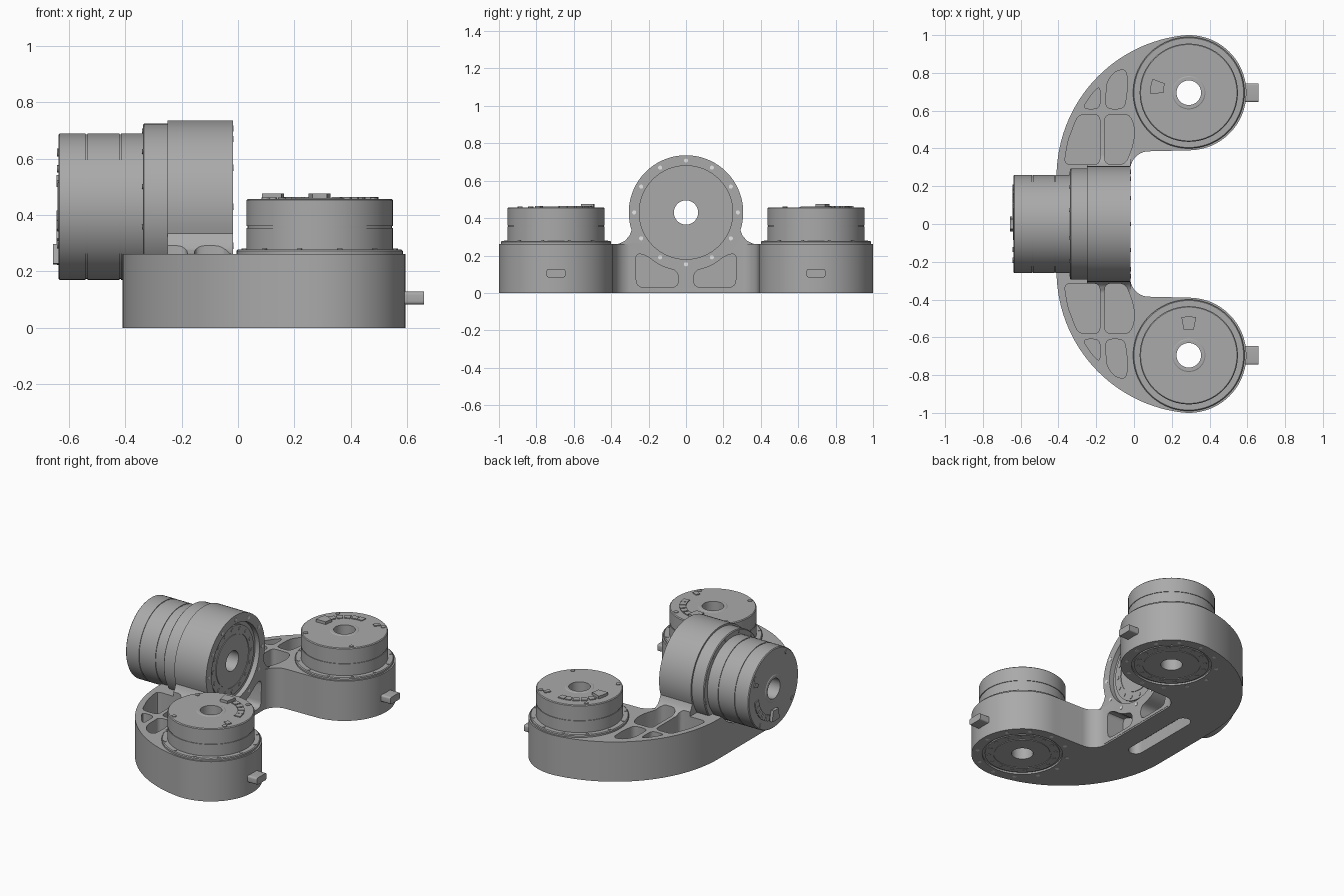
import bpy, bmesh
from math import sin, cos, pi, radians
from mathutils import Matrix, Vector

if "Cube" in bpy.data.objects:
    bpy.data.objects.remove(bpy.data.objects["Cube"])


def material(name, v):
    m = bpy.data.materials.new(name)
    m.use_nodes = True
    m.diffuse_color = (v, v, v, 1)
    m.node_tree.nodes["Principled BSDF"].inputs["Base Color"].default_value = (v, v, v, 1)
    return m


GREY = material("machined grey", 0.4)
LIGHT = material("light screw", 0.85)
END = (0.29, 0.695)          # centre of an arm end
HUB_Z = 0.43                 # height of the middle joint axis
SIDES = {"left": 1, "right": -1}
# maps a profile drawn in (y, z) so that it extrudes along x
ALONG_X = Matrix(((0, 0, 1, 0), (1, 0, 0, 0), (0, 1, 0, 0), (0, 0, 0, 1)))


def finish(name, bm, matrix=Matrix(), mat=GREY):
    bm.transform(matrix)
    bmesh.ops.recalc_face_normals(bm, faces=bm.faces)
    mesh = bpy.data.meshes.new(name)
    bm.to_mesh(mesh)
    bm.free()
    mesh.materials.append(mat)
    ob = bpy.data.objects.new(name, mesh)
    bpy.context.scene.collection.objects.link(ob)
    return ob


def add_prism(bm, pts, z0, z1):
    low = [bm.verts.new((x, y, z0)) for x, y in pts]
    high = [bm.verts.new((x, y, z1)) for x, y in pts]
    bm.faces.new(low[::-1])
    bm.faces.new(high)
    n = len(pts)
    for i in range(n):
        j = (i + 1) % n
        bm.faces.new((low[i], low[j], high[j], high[i]))


def prism(name, pts, z0, z1, matrix=Matrix()):
    bm = bmesh.new()
    add_prism(bm, pts, z0, z1)
    return finish(name, bm, matrix)


def arc(cx, cy, r, a0, a1, n):
    angles = [radians(a0 + (a1 - a0) * i / n) for i in range(n + 1)]
    return [(cx + r * cos(a), cy + r * sin(a)) for a in angles]


def circle(cx, cy, r, n=64):
    return arc(cx, cy, r, 0, 360, n)[:-1]


def rounded(pts, r):
    # replaces every corner by a short curve
    out = []
    for i, p in enumerate(pts):
        p = Vector(p)
        a, b = Vector(pts[i - 1]) - p, Vector(pts[(i + 1) % len(pts)]) - p
        a = p + a.normalized() * min(r, a.length * 0.45)
        b = p + b.normalized() * min(r, b.length * 0.45)
        for k in range(5):
            t = k / 4
            q = a * (1 - t) ** 2 + p * 2 * t * (1 - t) + b * t * t
            out.append((q.x, q.y))
    return out


def lathe(name, profile, matrix=Matrix(), n=72):
    # revolves a closed (radius, height) loop around local z
    bm = bmesh.new()
    rings = [[bm.verts.new((r * cos(2 * pi * i / n), r * sin(2 * pi * i / n), z))
              for r, z in profile] for i in range(n)]
    m = len(profile)
    for i in range(n):
        a, b = rings[i], rings[(i + 1) % n]
        for j in range(m):
            k = (j + 1) % m
            bm.faces.new((a[j], b[j], b[k], a[k]))
    return finish(name, bm, matrix)


def screw_ring(name, radius, count, r, z0, z1, matrix, mat=GREY, start=0):
    bm = bmesh.new()
    for x, y in arc(0, 0, radius, start, start + 360, count)[:-1]:
        add_prism(bm, circle(x, y, r, 12), z0, z1)
    return finish(name, bm, matrix, mat)


def boolean(target, tool, operation="DIFFERENCE"):
    mod = target.modifiers.new("cut", "BOOLEAN")
    mod.object, mod.operation, mod.solver = tool, operation, "EXACT"
    deps = bpy.context.evaluated_depsgraph_get()
    mesh = bpy.data.meshes.new_from_object(target.evaluated_get(deps))
    target.modifiers.clear()
    target.data = mesh
    bpy.data.objects.remove(tool)


def mirrored(pts, s):
    return [(x, y * s) for x, y in pts]


# curved arm
half = (arc(0.08, 0.285, 0.1, 180, 90, 10) + arc(*END, 0.305, -90, 96.8, 40)
        + arc(0.343, 0.25, 0.753, 96.8, 180, 28)[1:])
arm = prism("curved_arm", half + mirrored(half, -1)[::-1], 0, 0.262)

# upright hub with fillets onto the arm
foot = [(0.37, 0.01), (0.39, 0.258), (0.355, 0.264), (0.325, 0.28), (0.303, 0.305)]
hub = foot + arc(0, HUB_Z, 0.306, -18, 198, 50) + [(-y, z) for y, z in foot[::-1]]
boolean(arm, prism("hub", hub, -0.25, -0.018, ALONG_X), "UNION")

# hub bore, face recess and clearance for the middle motor
for r, x0, x1 in ((0.15, -0.5, 0.1), (0.25, -0.05, 0.1), (0.268, -0.8, -0.34)):
    boolean(arm, prism("cutter", circle(0, HUB_Z, r), x0, x1, ALONG_X))

# lightening pockets
pockets = [
    [(-0.37, 0.315), (-0.35, 0.44), (-0.295, 0.58), (-0.18, 0.58), (-0.18, 0.315)],
    [(-0.155, 0.315), (-0.045, 0.315), (-0.005, 0.42), (0.005, 0.5), (-0.02, 0.58), (-0.155, 0.58)],
    [(-0.15, 0.61), (-0.05, 0.61), (-0.035, 0.72), (-0.04, 0.82), (-0.1, 0.81), (-0.145, 0.75)],
    [(-0.275, 0.61), (-0.18, 0.61), (-0.18, 0.73), (-0.215, 0.7)],
]
web_pocket = [(0.04, 0.03), (0.265, 0.03), (0.27, 0.21), (0.22, 0.205), (0.13, 0.14), (0.04, 0.118)]
for s in SIDES.values():
    for p in pockets:
        boolean(arm, prism("cutter", rounded(mirrored(p, s), 0.035), 0.04, 0.5))
    boolean(arm, prism("cutter", rounded([(y * s, z) for y, z in web_pocket], 0.04),
                       -0.14, 0.05, ALONG_X))
    for r, z0, z1 in ((0.15, -0.1, 0.5), (0.24, -0.1, 0.012)):
        boolean(arm, prism("cutter", circle(END[0], END[1] * s, r), z0, z1))

# long slot in the underside
slot = arc(-0.2, 0.22, 0.045, 0, 180, 12) + arc(-0.2, -0.22, 0.045, 180, 360, 12)
boolean(arm, prism("cutter", slot, -0.1, 0.08))


def motor(name, matrix, length, flange, spin):
    # hollow drive, its rear end at local z = 0 and its output plate at -length
    body = [(0.065, 0.003), (0.083, 0.003), (0.088, 0), (0.255, 0), (0.26, -0.005)]
    for z in (-0.1, -0.22):
        body += [(0.26, z + 0.003), (0.256, z + 0.003), (0.256, z - 0.003), (0.26, z - 0.003)]
    b = -length
    body += [(0.26, -0.3), (0.14, -0.3), (0.14, b + 0.015), (0.225, b + 0.015), (0.225, b),
             (0.174, b), (0.174, b + 0.004), (0.166, b + 0.004), (0.166, b), (0.065, b)]
    lathe(name + "_motor", body, matrix)
    top, low = flange
    lathe(name + "_flange", [(0.2, top), (0.29, top), (0.295, top - 0.005), (0.295, low), (0.2, low)], matrix)
    screw_ring(name + "_flange_screws", 0.278, 12, 0.009, top - 0.01, top + 0.003, matrix, start=15)
    screw_ring(name + "_rear_screws", 0.235, 4, 0.014, -0.01, 0.004, matrix, start=45 + spin)
    screw_ring(name + "_output_screws", 0.2, 16, 0.012, b - 0.003, b + 0.004, matrix)
    # rear sockets follow an arc; the first one stands tall
    bm = bmesh.new()
    sockets = [(0.135, 0.205, 159, 181, 0.018), (0.185, 0.225, 50, 58, 0.006)]
    sockets += [(0.16, 0.2, a, a + 12, 0.006) for a in (143, 128, 113, 98, 85)]
    for r0, r1, a0, a1, h in sockets:
        ring = arc(0, 0, r1, a0 + spin, a1 + spin, 4) + arc(0, 0, r0, a1 + spin, a0 + spin, 4)
        add_prism(bm, ring, -0.01, h)
    finish(name + "_sockets", bm, matrix)


# end motors with their side plugs and underside screws
for side, s in SIDES.items():
    centre = Matrix.Translation((END[0], END[1] * s, 0))
    motor(side, centre @ Matrix.Translation((0, 0, 0.458)), 0.454, (-0.18, -0.205), 0 if s > 0 else -80)
    screw_ring(side + "_underside_screws", 0.272, 12, 0.012, -0.0005, 0.006, centre, LIGHT)
    plug = rounded([(-0.05, 0.083), (0.05, 0.083), (0.05, 0.128), (-0.05, 0.128)], 0.012)
    prism(side + "_plug", [(y + END[1] * s, z) for y, z in plug], 0.55, 0.66, ALONG_X)

# middle motor, rear end towards -x
axis = Matrix.Translation((-0.638, 0, HUB_Z)) @ Matrix.Rotation(-pi / 2, 4, "Y")
motor("middle", axis, 0.596, (-0.3, -0.4), 10)
screw_ring("hub_face_screws", 0.277, 12, 0.011, -0.622, -0.61, axis, LIGHT)

# smooth round walls, sharp edges
bpy.ops.object.select_all(action="DESELECT")
for ob in bpy.context.scene.objects:
    if ob.type == "MESH":
        ob.select_set(True)
        bpy.context.view_layer.objects.active = ob
bpy.ops.object.shade_smooth_by_angle(angle=radians(30))
